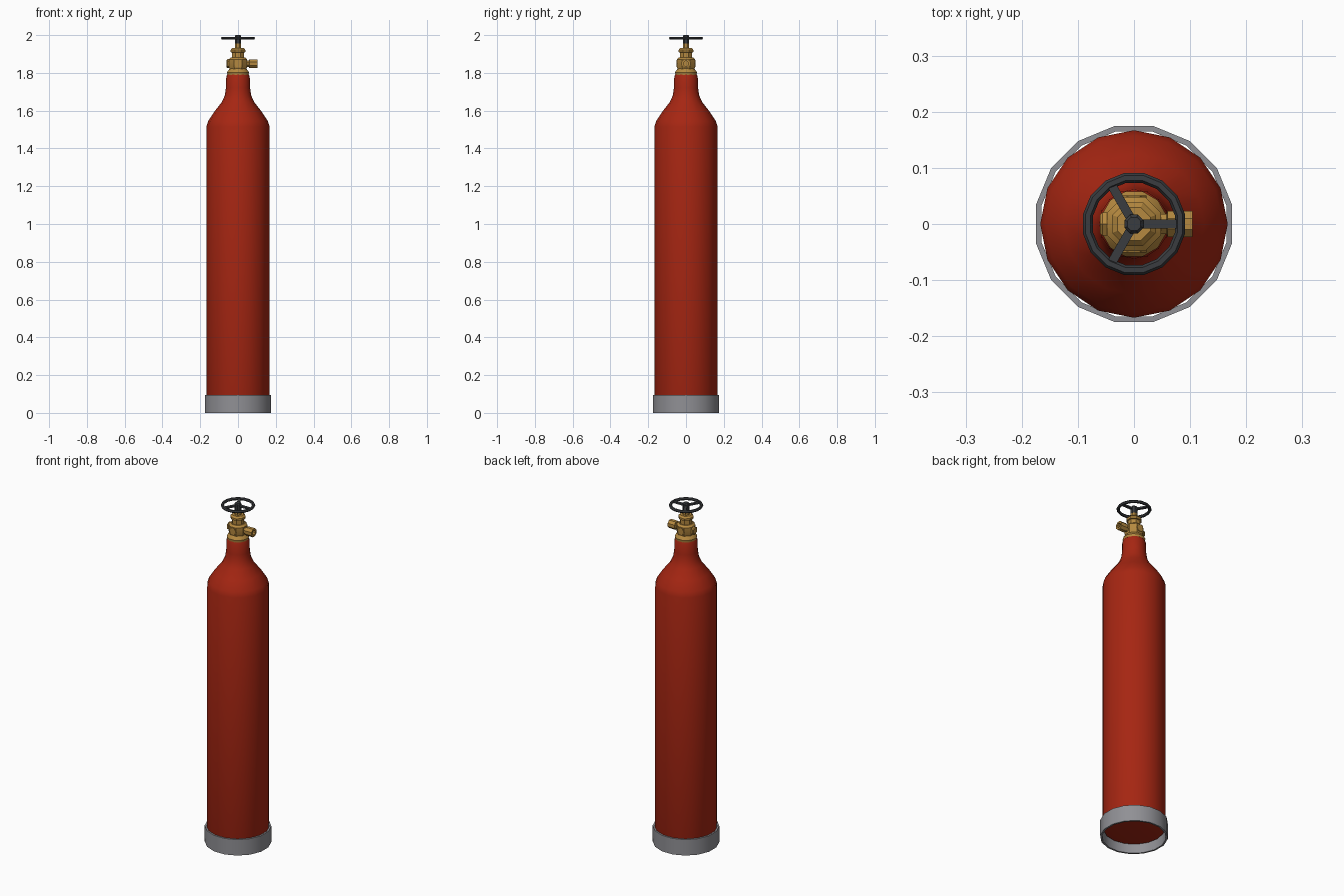
import bpy, bmesh, math
from mathutils import Matrix, Vector

cube = bpy.data.objects.get("Cube")
if cube:
    bpy.data.objects.remove(cube, do_unlink=True)


def material(name, rgb, metallic=0.0):
    m = bpy.data.materials.new(name)
    m.use_nodes = True
    m.diffuse_color = (*rgb, 1)
    m.node_tree.nodes["Principled BSDF"].inputs["Base Color"].default_value = (*rgb, 1)
    return m


red = material("red paint", (0.38, 0.019, 0.006))
grey = material("grey steel", (0.28, 0.28, 0.30))
brass = material("brass", (0.46, 0.25, 0.05))
dark = material("dark iron", (0.042, 0.045, 0.05))


def finish(name, bm, mat, matrix=None):
    bmesh.ops.recalc_face_normals(bm, faces=bm.faces)
    mesh = bpy.data.meshes.new(name)
    bm.to_mesh(mesh)
    bm.free()
    if matrix:
        mesh.transform(matrix)
    mesh.materials.append(mat)
    obj = bpy.data.objects.new(name, mesh)
    bpy.context.collection.objects.link(obj)
    bpy.ops.object.select_all(action="DESELECT")
    obj.select_set(True)
    bpy.context.view_layer.objects.active = obj
    bpy.ops.object.shade_smooth_by_angle(angle=math.radians(32))
    return obj


def turned(name, profile, sides, mat, phase=0.0, closed=False, matrix=None):
    """Turn a (radius, height) profile about z; phase is in steps."""
    bm = bmesh.new()
    rings = []
    for r, z in profile:
        ring = []
        for i in range(sides):
            a = math.tau * (i + phase) / sides
            ring.append(bm.verts.new((r * math.cos(a), r * math.sin(a), z)))
        rings.append(ring)
    pairs = list(zip(rings, rings[1:]))
    if closed:
        pairs.append((rings[-1], rings[0]))
    else:
        bm.faces.new(rings[0])
        bm.faces.new(rings[-1])
    for low, high in pairs:
        for i in range(sides):
            j = (i + 1) % sides
            bm.faces.new((low[i], low[j], high[j], high[i]))
    return finish(name, bm, mat, matrix)


# Bottle with shoulder and neck
turned("cylinder_body", [
    (0.12, 0.045), (0.16, 0.05), (0.167, 0.07), (0.167, 1.515), (0.158, 1.545),
    (0.125, 1.595), (0.086, 1.645), (0.070, 1.68), (0.064, 1.72),
    (0.062, 1.78), (0.054, 1.797)], 16, red)

# Open foot ring
turned("foot_ring", [(0.178, 0), (0.178, 0.094), (0.168, 0.094), (0.168, 0)],
       16, grey, phase=0.5, closed=True)

# Valve body, stacked from turned brass pieces
turned("valve_flange", [(0.058, 1.79), (0.060, 1.803), (0.052, 1.815), (0.046, 1.822)],
       12, brass, phase=0.5)
turned("valve_body", [(0.044, 1.815), (0.052, 1.83), (0.052, 1.872), (0.040, 1.882)],
       8, brass, phase=0.5)
turned("valve_bonnet", [(0.034, 1.87), (0.034, 1.908), (0.042, 1.910),
                        (0.042, 1.922), (0.032, 1.932)], 8, brass, phase=0.5)
turned("valve_stem", [(0.018, 1.925), (0.018, 1.955)], 8, brass, phase=0.5)

# Side fittings: outlet on the model's left, plug on its right
outward = Matrix.Translation((0, 0, 1.849)) @ Matrix.Rotation(math.pi / 2, 4, "Y")
inward = Matrix.Translation((0, 0, 1.849)) @ Matrix.Rotation(-math.pi / 2, 4, "Y")
turned("outlet", [(0.019, 0.03), (0.019, 0.058), (0.025, 0.060), (0.025, 0.104),
                  (0.014, 0.104), (0.014, 0.085)], 8, brass, phase=0.5, matrix=outward)
turned("relief_plug", [(0.024, 0.03), (0.024, 0.056), (0.019, 0.061)],
       6, brass, matrix=inward)
for side, turn in (("front", 0), ("back", math.pi)):
    place = (Matrix.Rotation(turn, 4, "Z") @ Matrix.Translation((0, 0, 1.849))
             @ Matrix.Rotation(math.pi / 2, 4, "X"))
    turned(side + "_boss", [(0.022, 0.03), (0.022, 0.051)], 6, brass, matrix=place)

# Hand wheel: rim, hub and three spokes
rim = [(0.0835 + 0.009 * math.cos(math.tau * k / 6),
        1.984 + 0.008 * math.sin(math.tau * k / 6)) for k in range(6)]
turned("handwheel_rim", rim, 16, dark, phase=0.5, closed=True)
turned("handwheel_hub", [(0.014, 1.945), (0.018, 1.952), (0.018, 1.994), (0.013, 2.0)],
       8, dark, phase=0.5)
for k in range(3):
    bm = bmesh.new()
    bmesh.ops.create_cube(bm, size=1)
    bmesh.ops.scale(bm, vec=Vector((0.075, 0.016, 0.009)), verts=bm.verts)
    bmesh.ops.translate(bm, vec=Vector((0.046, 0, 1.984)), verts=bm.verts)
    finish("handwheel_spoke_%d" % (k + 1), bm, dark,
           Matrix.Rotation(math.tau * k / 3, 4, "Z"))
